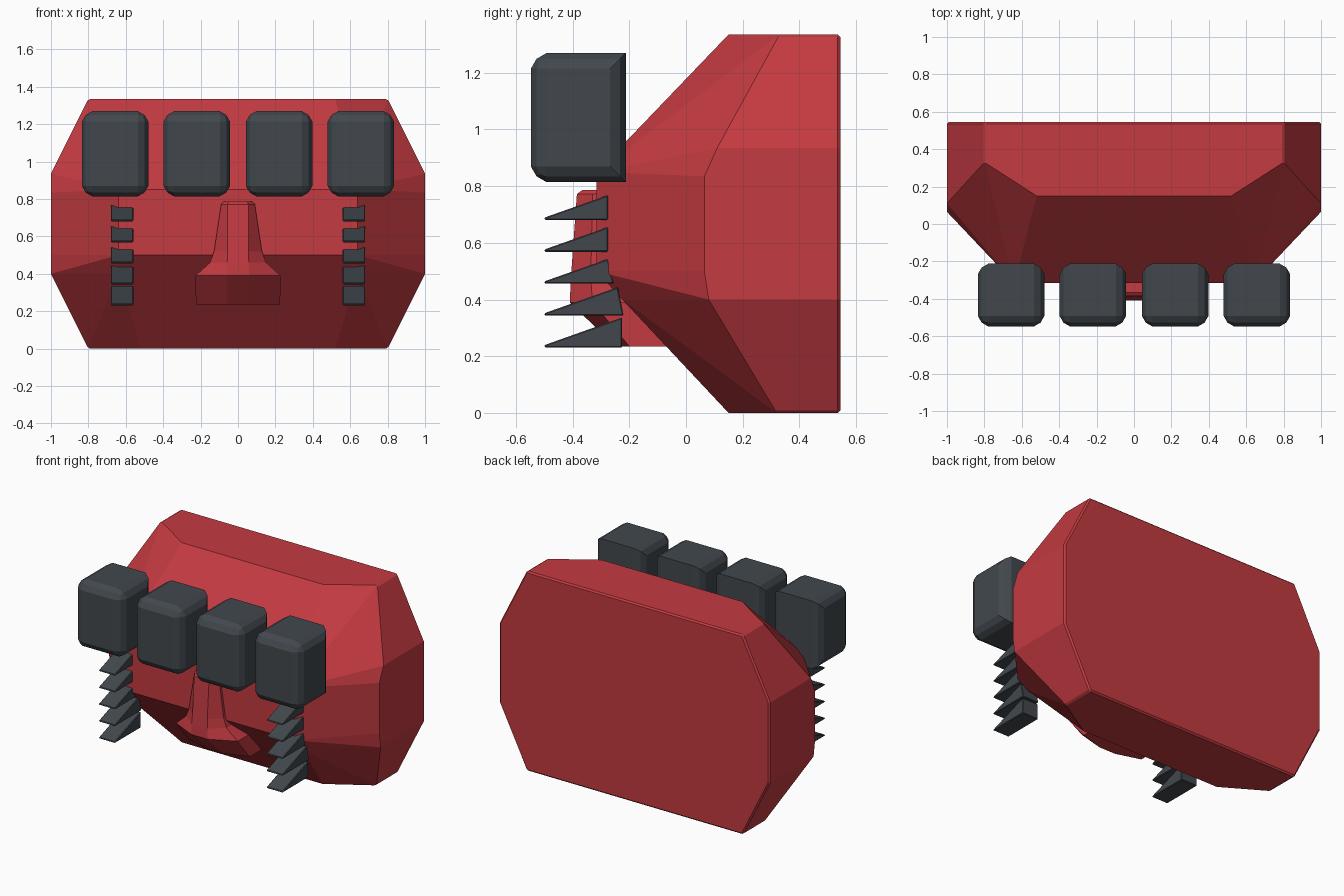
import bpy, bmesh, math

cube = bpy.data.objects.get("Cube")
if cube:
    bpy.data.objects.remove(cube, do_unlink=True)


def material(name, rgb):
    m = bpy.data.materials.new(name)
    m.use_nodes = True
    m.diffuse_color = (*rgb, 1)
    m.node_tree.nodes["Principled BSDF"].inputs["Base Color"].default_value = (*rgb, 1)
    return m


RED = material("red", (0.55, 0.043, 0.053))
SLATE = material("slate grey", (0.054, 0.064, 0.075))


def finish(bm, name, mat, bevel=0.0):
    bmesh.ops.recalc_face_normals(bm, faces=bm.faces[:])
    me = bpy.data.meshes.new(name)
    bm.to_mesh(me)
    bm.free()
    me.materials.append(mat)
    ob = bpy.data.objects.new(name, me)
    bpy.context.collection.objects.link(ob)
    if bevel:
        mod = ob.modifiers.new("edge", 'BEVEL')
        mod.width = bevel
        mod.segments = 1
        mod.limit_method = 'ANGLE'
        mod.angle_limit = math.radians(60)
    return ob


def loft(bm, rings):
    """Skin closed rings of points and cap both ends."""
    loops = [[bm.verts.new(p) for p in ring] for ring in rings]
    n = len(loops[0])
    for a, b in zip(loops, loops[1:]):
        for i in range(n):
            j = (i + 1) % n
            bm.faces.new((a[i], a[j], b[j], b[i]))
    bm.faces.new(loops[0])
    bm.faces.new(loops[-1])


# Faceted head: convex hull of mirrored corner points
corners = [
    (0.8, 0.545, 0), (1, 0.545, 0.4), (1, 0.545, 0.935), (0.8, 0.545, 1.335),
    (0.8, 0.33, 1.335), (0.52, 0.15, 1.335),
    (1, 0.11, 0.935), (1, 0.065, 0.835), (1, 0.065, 0.5), (1, 0.08, 0.4),
    (0.64, -0.315, 0.85), (0.64, -0.315, 0.5), (0.64, -0.225, 0.4),
    (0.8, 0.32, 0), (0.52, 0.15, 0),
]
bm = bmesh.new()
for x, y, z in corners:
    for s in (-1, 1):
        bm.verts.new((s * x, y, z))
hull = bmesh.ops.convex_hull(bm, input=bm.verts[:])
loose = [v for v in bm.verts if not v.link_faces]
bmesh.ops.delete(bm, geom=loose, context='VERTS')
bmesh.ops.dissolve_limit(bm, angle_limit=math.radians(3),
                         verts=bm.verts[:], edges=bm.edges[:])
finish(bm, "head", RED, 0.01)

# Nose: sections of height, half width, ridge half width, ridge y, side y
sections = [
    (0.787, 0.075, 0.05, -0.365, -0.33),
    (0.772, 0.09, 0.055, -0.385, -0.33),
    (0.52, 0.128, 0.055, -0.403, -0.335),
    (0.46, 0.15, 0.058, -0.407, -0.335),
    (0.39, 0.228, 0.06, -0.41, -0.33),
    (0.235, 0.225, 0.06, -0.25, -0.2),
]
bm = bmesh.new()
loft(bm, [[(-w, -0.05, z), (-w, ys, z), (-f, yf, z),
           (f, yf, z), (w, ys, z), (w, -0.05, z)]
          for z, w, f, yf, ys in sections])
finish(bm, "nose", RED)


# Brow blocks: rounded boxes, sharp along the upper and lower back edges
def brow_block(name, cx):
    bm = bmesh.new()
    bmesh.ops.create_cube(bm, size=1)
    for v in bm.verts:
        v.co = (cx + v.co.x * 0.355, -0.38 + v.co.y * 0.335, 1.042 + v.co.z * 0.455)
    rounded = [e for e in bm.edges
               if not all(v.co.y > -0.3 for v in e.verts)
               or abs(e.verts[0].co.z - e.verts[1].co.z) > 0.1]
    bmesh.ops.bevel(bm, geom=rounded, offset=0.055, segments=2,
                    profile=0.4, affect='EDGES')
    finish(bm, name, SLATE)


# Spikes: wedges with a thin front tip and a deep back
def spike(name, cx, z, back, top_back):
    slope = 0.37
    rise = slope * (top_back + 0.5)
    profile = [(-0.5, z - 0.004), (-0.5, z + 0.004),
               (top_back, z + rise), (back, z - 0.004)]
    bm = bmesh.new()
    loft(bm, [[(cx + dx, y, h) for y, h in profile] for dx in (-0.06, 0.06)])
    finish(bm, name, SLATE, 0.006)


for side, s in (("left", 1), ("right", -1)):
    brow_block(side + "_outer_brow_block", s * 0.657)
    brow_block(side + "_inner_brow_block", s * 0.22)
    for i, (back, top) in enumerate([(-0.275, -0.275), (-0.275, -0.275), (-0.255, -0.275),
                                     (-0.22, -0.24), (-0.225, -0.225)]):
        spike(f"{side}_spike_{i + 1}", s * 0.62, 0.685 - i * 0.1125, back, top)
